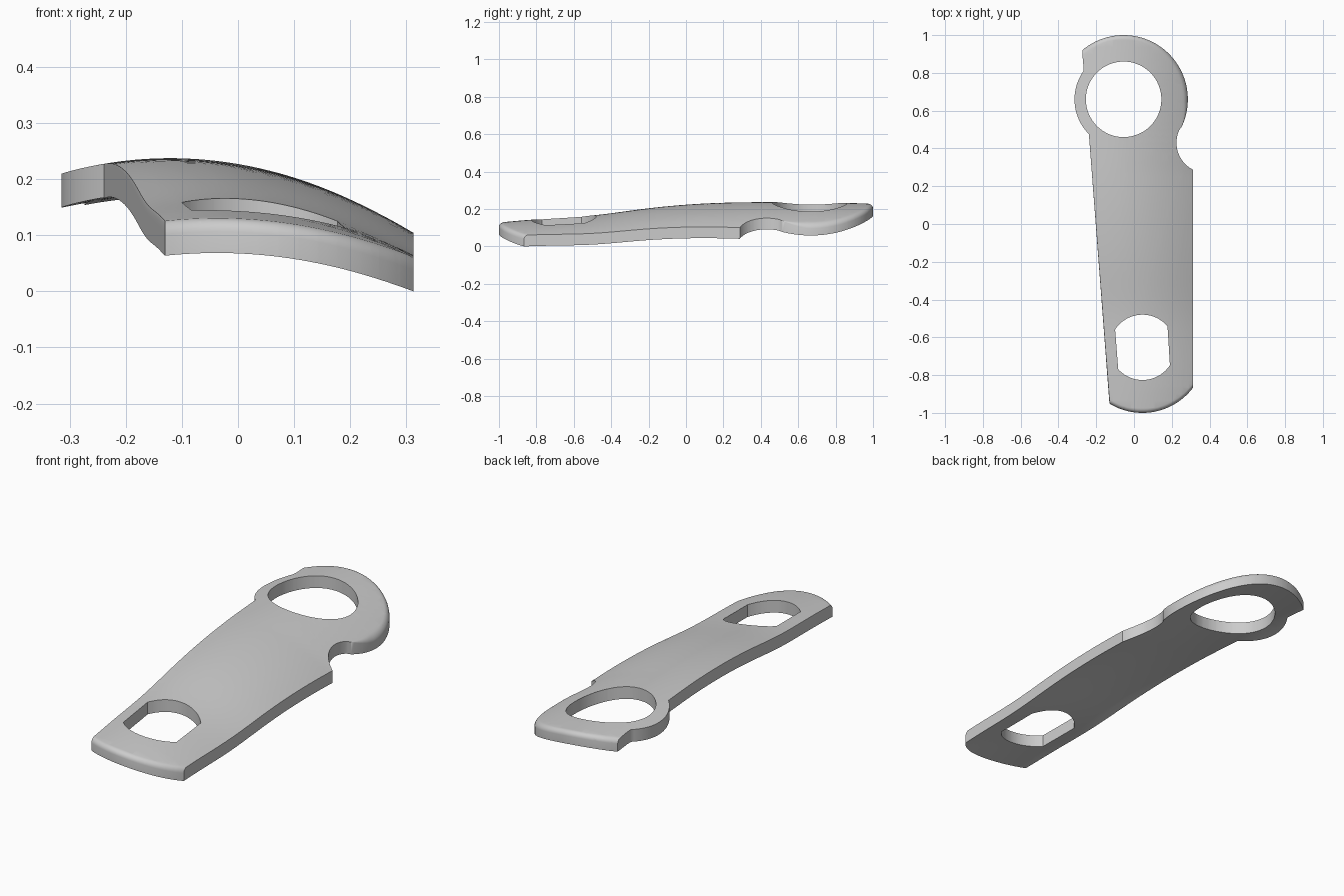
import bpy, bmesh, math
from mathutils import Vector

if "Cube" in bpy.data.objects:
    bpy.data.objects.remove(bpy.data.objects["Cube"])

THICK, FILLET, STEPS = 0.06, 0.022, 5


def arc(cx, cy, r, a0, a1, n):
    angles = [math.radians(a0 + (a1 - a0) * i / n) for i in range(n + 1)]
    return [Vector((cx + r * math.cos(a), cy + r * math.sin(a))) for a in angles]


def height(x, y):
    """Crowned, lengthwise-bent top surface."""
    bend = 0.12 * math.log(1 + math.exp((0.1 - y) / 0.12))
    ridge = 0.239 - 0.1 * bend - 0.012 * math.exp(-((y + 0.5) / 0.25) ** 2)
    ridge -= 0.04 * max(0, y - 0.5) ** 2
    centre = -0.02 - 0.1 * min(1, max(0, (y + 0.87) / 1.15))
    return ridge - 0.72 * (x - centre) ** 2


# Outline: (point, inward direction of the rounded edge, or zero for a sharp edge)
outline = []
flat = Vector((0, 0))
outline += [(p, Vector((0, 1))) for p in arc(0.045, -0.665, 0.335, 238.5, 323, 28)]
outline += [(p, flat) for p in arc(0.385, 0.43, 0.16, 243, 154, 24)]
head_centre = Vector((-0.055, 0.66))
head = arc(*head_centre, 0.34, -28, 130, 56)
for i, p in enumerate(head[1:]):
    inward = (head_centre - p).normalized() * min(1, i / 8)
    outline.append((p, Vector((0, -1)) if p == head[-1] else inward))
outline += [(Vector((-0.268, 0.84)), flat)]
outline += [(p, flat) for p in arc(*head_centre, 0.26, 145, 225, 24)]

# Holes: a full circle in the head and a flat-sided slot near the front
head_hole = arc(*head_centre, 0.2, 0, 360, 64)[:-1]
slot = arc(0.045, -0.653, 0.173, 40, 147, 24) + arc(0.045, -0.653, 0.173, 222, 327, 24)

bm = bmesh.new()
pool = {}


def vert(p, z):
    key = (round(p.x, 5), round(p.y, 5), round(z, 5))
    if key not in pool:
        pool[key] = bm.verts.new(key)
    return pool[key]


def skin(rings):
    """Join closed rings of vertices with walls."""
    for a, b in zip(rings, rings[1:]):
        for i in range(len(a)):
            j = (i + 1) % len(a)
            face = list(dict.fromkeys((a[i], a[j], b[j], b[i])))
            if len(face) > 2:
                bm.faces.new(face)


# Outer wall with a rounded upper edge where wanted
rings = [[vert(p, -THICK) for p, d in outline]]
for s in range(STEPS + 1):
    t = math.pi / 2 * s / STEPS
    rings.append([vert(p + d * FILLET * (1 - math.cos(t)),
                       -FILLET * d.length * (1 - math.sin(t))) for p, d in outline])
skin(rings)
for hole in (head_hole, slot):
    skin([[vert(p, z) for p in hole] for z in (-THICK, 0)])

# Top and bottom faces
for level in (0, -THICK):
    rim = [e for e in bm.edges if e.is_boundary
           and all(abs(v.co.z - level) < 1e-4 for v in e.verts)]
    bmesh.ops.triangle_fill(bm, edges=rim, use_beauty=True)

# Slice into a fine grid, then bend the slab to its curved surface
for axis, count in ((Vector((1, 0, 0)), 9), (Vector((0, 1, 0)), 27)):
    for i in range(-count, count + 1):
        bmesh.ops.bisect_plane(bm, geom=bm.verts[:] + bm.edges[:] + bm.faces[:],
                               dist=1e-5, plane_co=axis * i * 0.036, plane_no=axis)
for v in bm.verts:
    v.co.z += height(v.co.x, v.co.y)
lowest = min(v.co.z for v in bm.verts)
bmesh.ops.translate(bm, verts=bm.verts[:], vec=(0, 0, -lowest))
bmesh.ops.triangulate(bm, faces=bm.faces[:])
bmesh.ops.recalc_face_normals(bm, faces=bm.faces[:])

mesh = bpy.data.meshes.new("curved_lever_plate")
bm.to_mesh(mesh)
bm.free()
plate = bpy.data.objects.new("curved_lever_plate", mesh)
bpy.context.collection.objects.link(plate)

# Plain grey material
grey = bpy.data.materials.new("light_grey")
grey.use_nodes = True
grey.diffuse_color = (0.6, 0.6, 0.6, 1)
grey.node_tree.nodes["Principled BSDF"].inputs["Base Color"].default_value = (0.6, 0.6, 0.6, 1)
mesh.materials.append(grey)

bpy.ops.object.select_all(action="DESELECT")
plate.select_set(True)
bpy.context.view_layer.objects.active = plate
bpy.ops.object.shade_smooth_by_angle(angle=math.radians(35))
